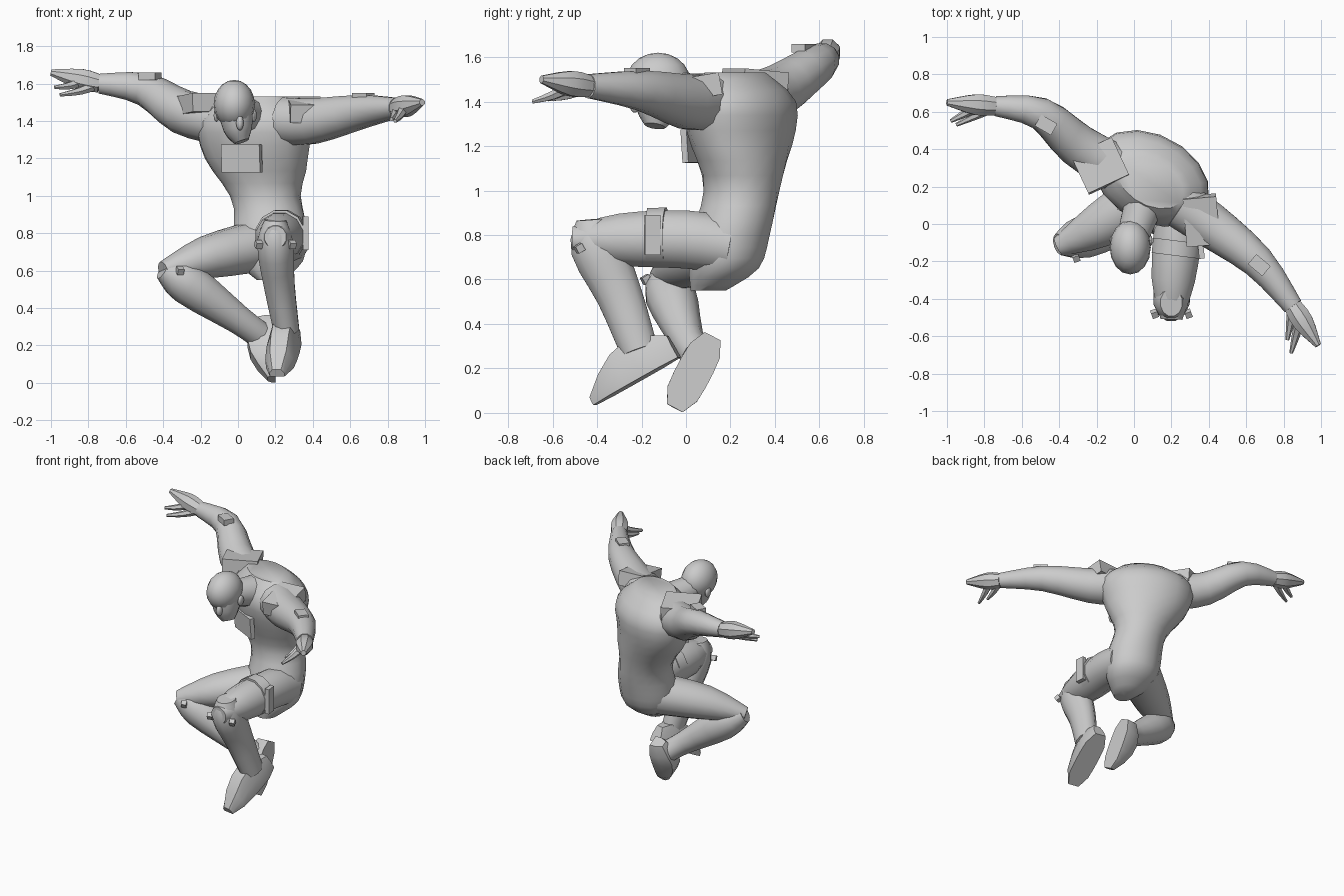
import bpy, bmesh, math
from mathutils import Vector, Matrix

cube = bpy.data.objects.get("Cube")
if cube:
    bpy.data.objects.remove(cube, do_unlink=True)

grey = bpy.data.materials.new("plain grey")
grey.use_nodes = True
grey.diffuse_color = (.6, .6, .6, 1)
grey.node_tree.nodes["Principled BSDF"].inputs["Base Color"].default_value = grey.diffuse_color

ACROSS, DEPTH, UP = Vector((1, 0, 0)), Vector((0, 1, 0)), Vector((0, 0, 1))


def finish(name, bm, angle=40):
    """Turn a bmesh into a named, shaded object."""
    bmesh.ops.recalc_face_normals(bm, faces=bm.faces)
    mesh = bpy.data.meshes.new(name)
    bm.to_mesh(mesh)
    bm.free()
    mesh.materials.append(grey)
    part = bpy.data.objects.new(name, mesh)
    bpy.context.collection.objects.link(part)
    bpy.ops.object.select_all(action='DESELECT')
    part.select_set(True)
    bpy.context.view_layer.objects.active = part
    bpy.ops.object.shade_smooth_by_angle(angle=math.radians(angle))


def skin(name, rings):
    """Bridge rings of points and cap both ends."""
    bm = bmesh.new()
    rings = [[bm.verts.new(point) for point in ring] for ring in rings]
    for low, high in zip(rings, rings[1:]):
        for i in range(len(low)):
            bm.faces.new((low[i - 1], low[i], high[i], high[i - 1]))
    bm.faces.new(rings[0])
    bm.faces.new(rings[-1])
    finish(name, bm)


def refine(rows, steps=3):
    """Smooth in-between rows through the given ones."""
    rows = [Vector(row) for row in rows]
    padded = [rows[0], *rows, rows[-1]]
    result = []
    for before, start, end, after in zip(padded, padded[1:], padded[2:], padded[3:]):
        for i in range(steps):
            t = i / steps
            leave, arrive = (end - before) / 2, (after - start) / 2
            bend = (start - end) * 2 + leave + arrive
            result.append(start + leave * t + (end - start - leave - bend) * t**2 + bend * t**3)
    return result + [rows[-1]]


def oval(centre, u, v, sides):
    angles = [math.tau * (i + .5) / sides for i in range(sides)]
    return [centre + u * math.cos(a) + v * math.sin(a) for a in angles]


def limb(name, points, radii, side=UP, flat=1, sides=12):
    """Tapered tube along a path, with an oval section."""
    rows = refine([(*point, radius) for point, radius in zip(points, radii)])
    centres = [row.to_3d() for row in rows]
    rings = []
    for k, row in enumerate(rows):
        along = (centres[min(k + 1, len(rows) - 1)] - centres[max(k - 1, 0)]).normalized()
        u = (side - along * side.dot(along)).normalized()
        rings.append(oval(centres[k], u * row.w, along.cross(u) * row.w * flat, sides))
    skin(name, rings)


def solid(name, make, centre, scale, yaw=0, tilt=0, **options):
    """Scaled and turned primitive."""
    bm = bmesh.new()
    turn = Matrix.Rotation(math.radians(yaw), 4, 'Z') @ Matrix.Rotation(math.radians(tilt), 4, 'X')
    make(bm, matrix=Matrix.Translation(centre) @ turn @ Matrix.Diagonal((*scale, 1)), **options)
    finish(name, bm)


def block(name, centre, scale, yaw=0, tilt=0):
    solid(name, bmesh.ops.create_cube, centre, scale, yaw, tilt, size=1)


def ball(name, centre, scale):
    solid(name, bmesh.ops.create_uvsphere, centre, scale, u_segments=16, v_segments=10, radius=1)


def boot(name, heel, toe, up, instep):
    """Flat chamfered sole with a rounded instep that falls towards the toe."""
    heel, toe = Vector(heel), Vector(toe)
    along = (toe - heel).normalized()
    rise = (up - along * up.dot(along)).normalized()
    wide = along.cross(rise)
    section = ((-1, 0), (1, 0), (1, .5), (.6, 1), (-.6, 1), (-1, .5))
    rings = []
    for i in range(6):
        t = i / 5
        half = .08 - .04 * abs(2 * t - 1)**4
        height = .04 + instep * math.cos((t - .4) * 2.6)
        rings.append([heel.lerp(toe, t) + wide * half * a + rise * height * b for a, b in section])
    skin(name, rings)


def hand(label, wrist, tip, finger_tips):
    """Flat palm with two loose fingers that start inside it."""
    wrist, tip = Vector(wrist), Vector(tip)
    limb(label + "_palm", [wrist, wrist.lerp(tip, .4), tip], [.052, .06, .018], sides=8)
    for number, end in enumerate(finger_tips):
        root = wrist.lerp(tip, .3 * (1 - number))
        knuckle = root.lerp(Vector(end), .5) - UP * .01
        limb(f"{label}_finger_{number}", [root, knuckle, end], [.03, .022, .01], sides=6)


# Torso: rows are height, depth position, half width, half depth; it twists above the waist
torso_rows = [
    (.55, .1, .07, .08), (.65, .17, .18, .16), (.8, .2, .2, .18), (1, .25, .19, .17),
    (1.2, .25, .29, .21), (1.4, .24, .33, .23), (1.53, .22, .19, .12)]
torso_rings = []
for z, y, half_width, half_depth in refine(torso_rows):
    twist = min(max((z - .9) * 3, 0), 1)
    turn = Matrix.Rotation(math.radians(-28 * twist), 3, 'Z')
    centre = Vector((.17 - .08 * twist, y, z))
    torso_rings.append(oval(centre, turn @ ACROSS * half_width, turn @ DEPTH * half_depth, 16))
skin("torso", torso_rings)
block("chest_panel", (.02, .045, 1.2), (.23, .03, .15), yaw=-27, tilt=4)

# Neck and bowed head
limb("neck", [(.07, .16, 1.41), (-.01, -.08, 1.45)], [.115, .085])
ball("cranium", (-.02, -.125, 1.49), (.11, .145, .13))
limb("jaw", [(.02, -.14, 1.29), (0, -.13, 1.36), (-.02, -.12, 1.5)], [.04, .08, .1],
     side=ACROSS, flat=1.2)
ball("nose", (.01, -.23, 1.39), (.02, .025, .04))
for label, x in (("left", .085), ("right", -.115)):
    ball(label + "_ear", (x, -.09, 1.43), (.015, .03, .035))

# Arms and hands
left_wrist, right_wrist = (.85, -.44, 1.47), (-.74, .63, 1.6)
limb("left_arm", [(.25, .1, 1.4), (.4, 0, 1.4), (.66, -.2, 1.45), left_wrist],
     [.13, .125, .092, .055])
limb("right_arm", [(-.1, .3, 1.4), (-.3, .42, 1.45), (-.5, .59, 1.57), right_wrist],
     [.13, .12, .09, .055])
hand("left", left_wrist, (.985, -.65, 1.5), [(.84, -.69, 1.4), (.82, -.62, 1.41)])
hand("right", right_wrist, (-1, .65, 1.66), [(-.98, .55, 1.58), (-.95, .53, 1.54)])

# Shoulder and elbow armour
block("left_shoulder_plate", (.36, .02, 1.46), (.18, .26, .1), yaw=5, tilt=10)
block("right_shoulder_plate", (-.18, .31, 1.49), (.24, .22, .1), yaw=25, tilt=-5)
block("left_elbow_plate", (.67, -.22, 1.53), (.1, .07, .04), yaw=-40)
block("right_elbow_plate", (-.47, .53, 1.64), (.1, .07, .04), yaw=-30)

# Left leg: level thigh, shin tucked back
limb("left_thigh", [(.25, .2, .75), (.24, 0, .78), (.21, -.3, .78), (.2, -.51, .78)],
     [.13, .135, .12, .06], side=ACROSS)
limb("left_shin", [(.2, -.42, .87), (.2, -.4, .75), (.22, -.3, .53), (.26, -.21, .28)],
     [.06, .1, .085, .07], side=ACROSS, flat=1.25)
boot("left_boot", (.28, -.03, .25), (.21, -.41, .035), UP, .14)

# Right leg: knee out to the side, shin crossing back
limb("right_thigh", [(.1, .17, .73), (-.17, 0, .67), (-.4, -.12, .6)], [.14, .115, .05], flat=1.1)
limb("right_shin", [(-.4, -.11, .61), (-.27, -.07, .53), (0, 0, .34), (.11, .05, .26)],
     [.06, .115, .08, .075], side=DEPTH)
boot("right_boot", (.185, .12, .345), (.2, -.05, .022), -ACROSS, .1)

# Thigh strap, side pouch and knee studs
limb("left_thigh_strap", [(.235, -.09, .79), (.225, -.17, .79)], [.138, .136], side=ACROSS)
block("left_thigh_pouch", (.36, -.15, .8), (.03, .07, .18), yaw=5)
studs = {"left_outer": (.29, -.48, .74), "left_inner": (.11, -.48, .74), "right_inner": (-.31, -.18, .6)}
for label, spot in studs.items():
    block(label + "_knee_stud", spot, (.035, .035, .035), yaw=20, tilt=30)
